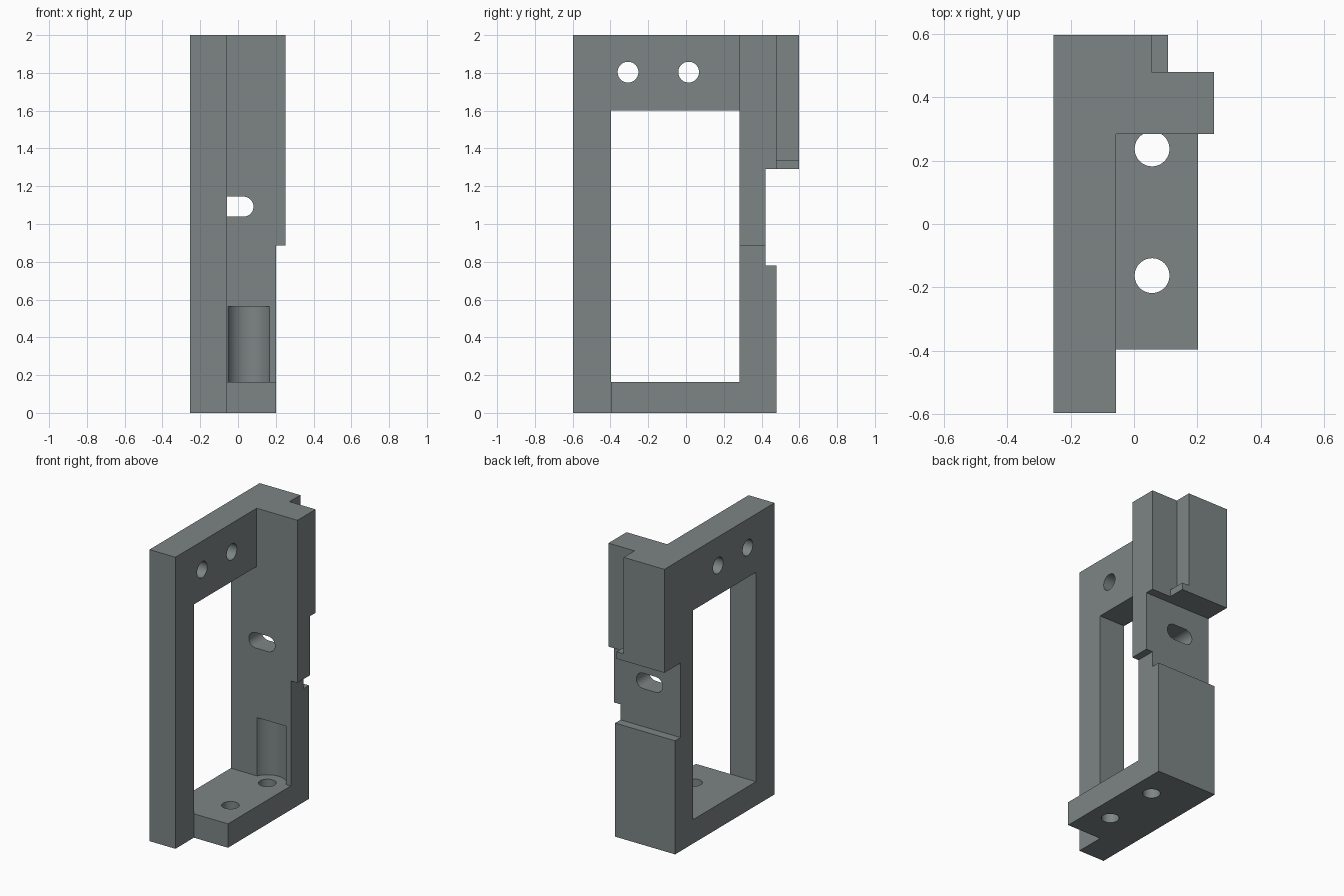
import bpy, math

if "Cube" in bpy.data.objects:
    bpy.data.objects.remove(bpy.data.objects["Cube"])

FAR = 1.5  # cutters run past the outside of the block

metal = bpy.data.materials.new("grey_metal")
metal.diffuse_color = (0.205, 0.235, 0.235, 1)
metal.use_nodes = True
metal.node_tree.nodes["Principled BSDF"].inputs["Base Color"].default_value = metal.diffuse_color


def box(name, x, y, z):
    bpy.ops.mesh.primitive_cube_add(size=1, location=[sum(r) / 2 for r in (x, y, z)])
    ob = bpy.context.object
    ob.name = name
    ob.scale = [r[1] - r[0] for r in (x, y, z)]
    bpy.ops.object.transform_apply(location=True, rotation=True, scale=True)
    return ob


def cylinder(name, centre, radius, depth, axis):
    rot = {"x": (0, math.pi / 2, 0), "y": (math.pi / 2, 0, 0), "z": (0, 0, 0)}[axis]
    bpy.ops.mesh.primitive_cylinder_add(vertices=48, radius=radius, depth=depth,
                                        location=centre, rotation=rot)
    ob = bpy.context.object
    ob.name = name
    bpy.ops.object.transform_apply(location=True, rotation=True, scale=True)
    return ob


def cut(target, cutter):
    cutter.hide_render = True
    bpy.context.view_layer.objects.active = target
    mod = target.modifiers.new("cut", 'BOOLEAN')
    mod.operation = 'DIFFERENCE'
    mod.solver = 'EXACT'
    mod.object = cutter
    bpy.ops.object.modifier_apply(modifier=mod.name)
    bpy.data.objects.remove(cutter, do_unlink=True)


# Full block
bracket = box("bracket_frame", (-0.2535, 0.2525), (-0.597, 0.597), (0, 2))

# Rectangular pockets and steps: (name, x range, y range, z range)
steps = [
    ("inner_corner", (-0.057, FAR), (-FAR, 0.284), (0.164, 3)),
    ("window", (-FAR, FAR), (-0.397, 0.284), (0.164, 1.6)),
    ("front_of_floor", (-0.057, FAR), (-FAR, -0.397), (-1, 1)),
    ("lower_side", (0.202, FAR), (-FAR, FAR), (-1, 0.885)),
    ("lower_back", (-FAR, FAR), (0.48, FAR), (-1, 1.29)),
    ("back_notch", (-FAR, FAR), (0.421, FAR), (0.779, 1.29)),
    ("back_pad_side", (0.108, FAR), (0.48, FAR), (1.0, 3)),
    ("back_pad_ledge", (0.055, FAR), (0.48, FAR), (1.338, 3)),
]
for step in steps:
    cut(bracket, box(*step))

# Screw holes through the top rail
for y in (-0.307, 0.014):
    cut(bracket, cylinder("rail_hole", (-0.15, y, 1.804), 0.055, 0.5, "x"))

# Screw holes through the floor
for y in (-0.163, 0.237):
    cut(bracket, cylinder("floor_hole", (0.057, y, 0.08), 0.055, 0.3, "z"))

# Round relief in the back wall above the rear floor hole
cut(bracket, cylinder("wall_relief", (0.057, 0.237, 0.364), 0.12, 0.4, "z"))

# Rounded slot through the back wall
for x in (-0.064, 0.029):
    cut(bracket, cylinder("slot_end", (x, 0.36, 1.092), 0.053, 0.4, "y"))
cut(bracket, box("slot_middle", (-0.064, 0.029), (0.16, 0.56), (1.039, 1.145)))

# Finish
bracket.data.materials.clear()
bracket.data.materials.append(metal)
bpy.ops.object.select_all(action='DESELECT')
bracket.select_set(True)
bpy.context.view_layer.objects.active = bracket
bpy.ops.object.shade_smooth_by_angle(angle=math.radians(30))
